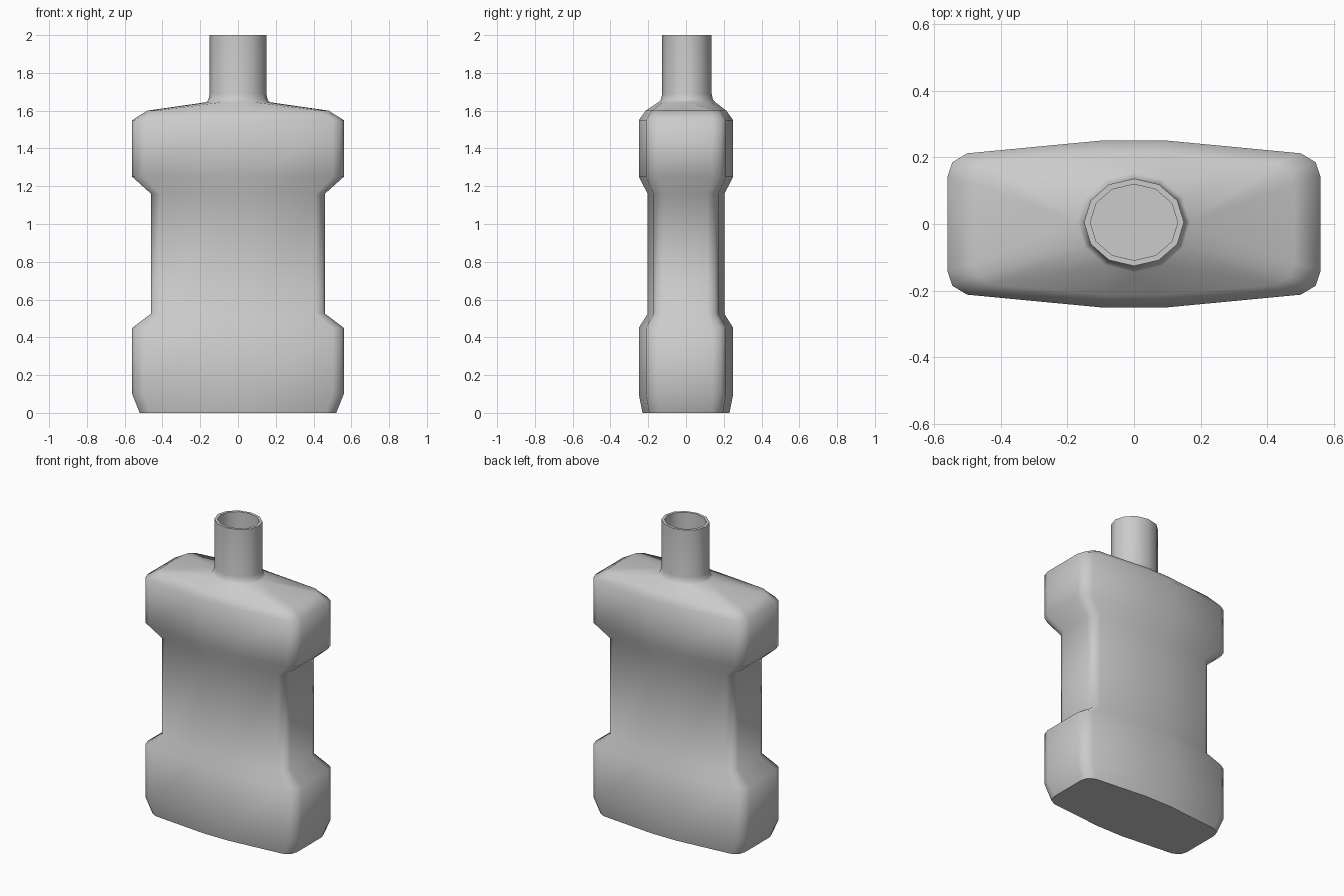
import bpy, bmesh, math

if "Cube" in bpy.data.objects:
    bpy.data.objects.remove(bpy.data.objects["Cube"])

bm = bmesh.new()

# One quadrant of the body outline, mirrored into a full 16-point loop
QUAD = [(0.56, 0.14), (0.545, 0.185), (0.50, 0.212), (0.10, 0.25)]
OUTLINE = (QUAD + [(-x, y) for x, y in reversed(QUAD)]
           + [(-x, -y) for x, y in QUAD] + [(x, -y) for x, y in reversed(QUAD)])


def body_ring(half_x, half_y, z):
    return [bm.verts.new((x * half_x / 0.56, y * half_y / 0.25, z)) for x, y in OUTLINE]


def neck_ring(rx, ry, z, n=12):
    return [bm.verts.new((rx * math.cos(math.tau * i / n),
                          0.005 + ry * math.sin(math.tau * i / n), z)) for i in range(n)]


def skin(rings):
    for a, b in zip(rings, rings[1:]):
        n = len(a)
        for i in range(n):
            j = (i + 1) % n
            bm.faces.new((a[i], a[j], b[j], b[i]))


def loop_edges(ring):
    return [bm.edges.get((ring[i - 1], ring[i])) for i in range(len(ring))]


# Body: wide base, narrow waist, wide upper band, chamfered top edge
body = [body_ring(*r) for r in [
    (0.52, 0.23, 0), (0.56, 0.25, 0.10), (0.56, 0.25, 0.45), (0.46, 0.203, 0.525),
    (0.46, 0.203, 1.16), (0.56, 0.25, 1.25), (0.56, 0.25, 1.55), (0.48, 0.213, 1.60)]]
skin(body)
bm.faces.new(list(reversed(body[0])))

# Neck: filleted base, straight tube, thin rim and open inside wall
neck = [neck_ring(*r) for r in [
    (0.168, 0.150, 1.645), (0.156, 0.137, 1.66), (0.15, 0.131, 1.69),
    (0.15, 0.131, 2.0), (0.131, 0.114, 2.0), (0.131, 0.114, 1.66)]]
skin(neck)

# Sloping shoulder between body and neck
bmesh.ops.bridge_loops(bm, edges=loop_edges(body[-1]) + loop_edges(neck[0]))
bmesh.ops.recalc_face_normals(bm, faces=bm.faces)

mesh = bpy.data.meshes.new("bottle")
bm.to_mesh(mesh)
bm.free()
bottle = bpy.data.objects.new("bottle", mesh)
bpy.context.collection.objects.link(bottle)
bpy.context.view_layer.objects.active = bottle
bottle.select_set(True)
bpy.ops.object.shade_smooth_by_angle(angle=math.radians(60))
